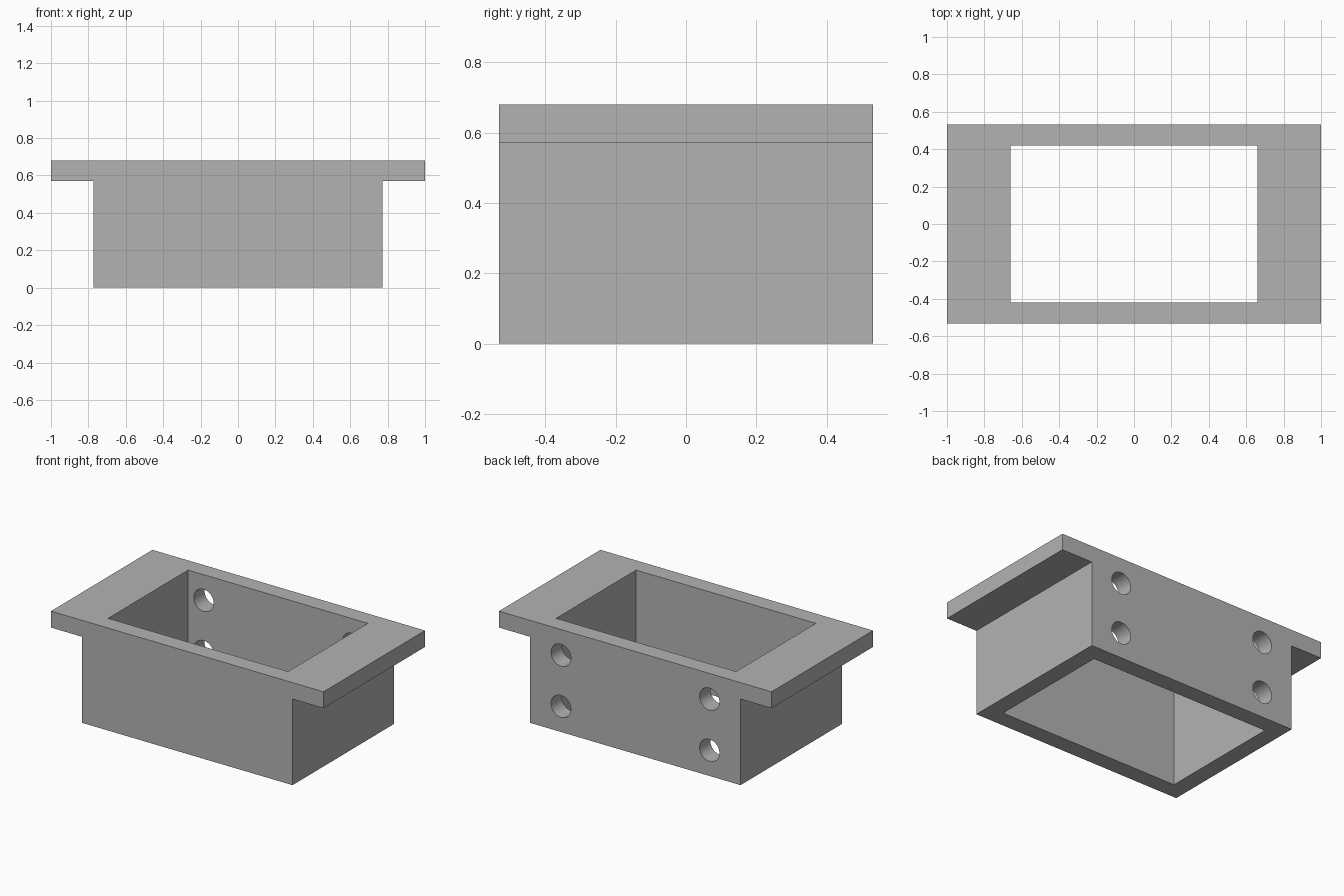
import bpy
import bmesh
from math import radians

if "Cube" in bpy.data.objects:
    bpy.data.objects.remove(bpy.data.objects["Cube"], do_unlink=True)

HALF_W, HALF_D, TOP = 1.0, 0.532, 0.68
BODY_W, FLANGE_Z = 0.773, 0.571
WALL = 0.113
HOLE_X, HOLE_R = 0.545, 0.073

grey = bpy.data.materials.new("plain grey")
grey.use_nodes = True
grey.diffuse_color = (0.45, 0.45, 0.45, 1)
grey.node_tree.nodes["Principled BSDF"].inputs["Base Color"].default_value = grey.diffuse_color

# Housing: T-shaped front profile extruded from front to back
right = [(BODY_W, 0), (BODY_W, FLANGE_Z), (HALF_W, FLANGE_Z), (HALF_W, TOP)]
profile = right + [(-x, z) for x, z in reversed(right)]
bm = bmesh.new()
front = bm.faces.new([bm.verts.new((x, -HALF_D, z)) for x, z in profile])
extruded = bmesh.ops.extrude_face_region(bm, geom=[front])["geom"]
bmesh.ops.translate(bm, vec=(0, 2 * HALF_D, 0),
                    verts=[v for v in extruded if isinstance(v, bmesh.types.BMVert)])
bmesh.ops.recalc_face_normals(bm, faces=bm.faces)
mesh = bpy.data.meshes.new("flanged_housing")
bm.to_mesh(mesh)
bm.free()
mesh.materials.append(grey)
housing = bpy.data.objects.new("flanged_housing", mesh)
bpy.context.collection.objects.link(housing)


def cut(cutter, name):
    """Subtract a helper from the housing, then discard the helper."""
    cutter.name = name
    cutter.hide_render = True
    cutter.data.materials.append(grey)
    bpy.ops.object.select_all(action="DESELECT")
    housing.select_set(True)
    bpy.context.view_layer.objects.active = housing
    mod = housing.modifiers.new(name, "BOOLEAN")
    mod.operation = "DIFFERENCE"
    mod.solver = "EXACT"
    mod.object = cutter
    bpy.ops.object.modifier_apply(modifier=mod.name)
    bpy.data.objects.remove(cutter, do_unlink=True)


# Rectangular opening through the full height
bpy.ops.mesh.primitive_cube_add(size=1, location=(0, 0, TOP / 2))
opening = bpy.context.object
opening.scale = (2 * (BODY_W - WALL), 2 * (HALF_D - WALL), 2)
cut(opening, "opening_cutter")

# Four screw holes through the back wall
for x in (-HOLE_X, HOLE_X):
    for z in (0.17, 0.51):
        bpy.ops.mesh.primitive_cylinder_add(
            vertices=48, radius=HOLE_R, depth=4 * WALL,
            location=(x, HALF_D, z), rotation=(radians(90), 0, 0))
        cut(bpy.context.object, "hole_cutter")

# Smooth hole walls, crisp box edges
housing.select_set(True)
bpy.context.view_layer.objects.active = housing
bpy.ops.object.shade_smooth_by_angle(angle=radians(30))
